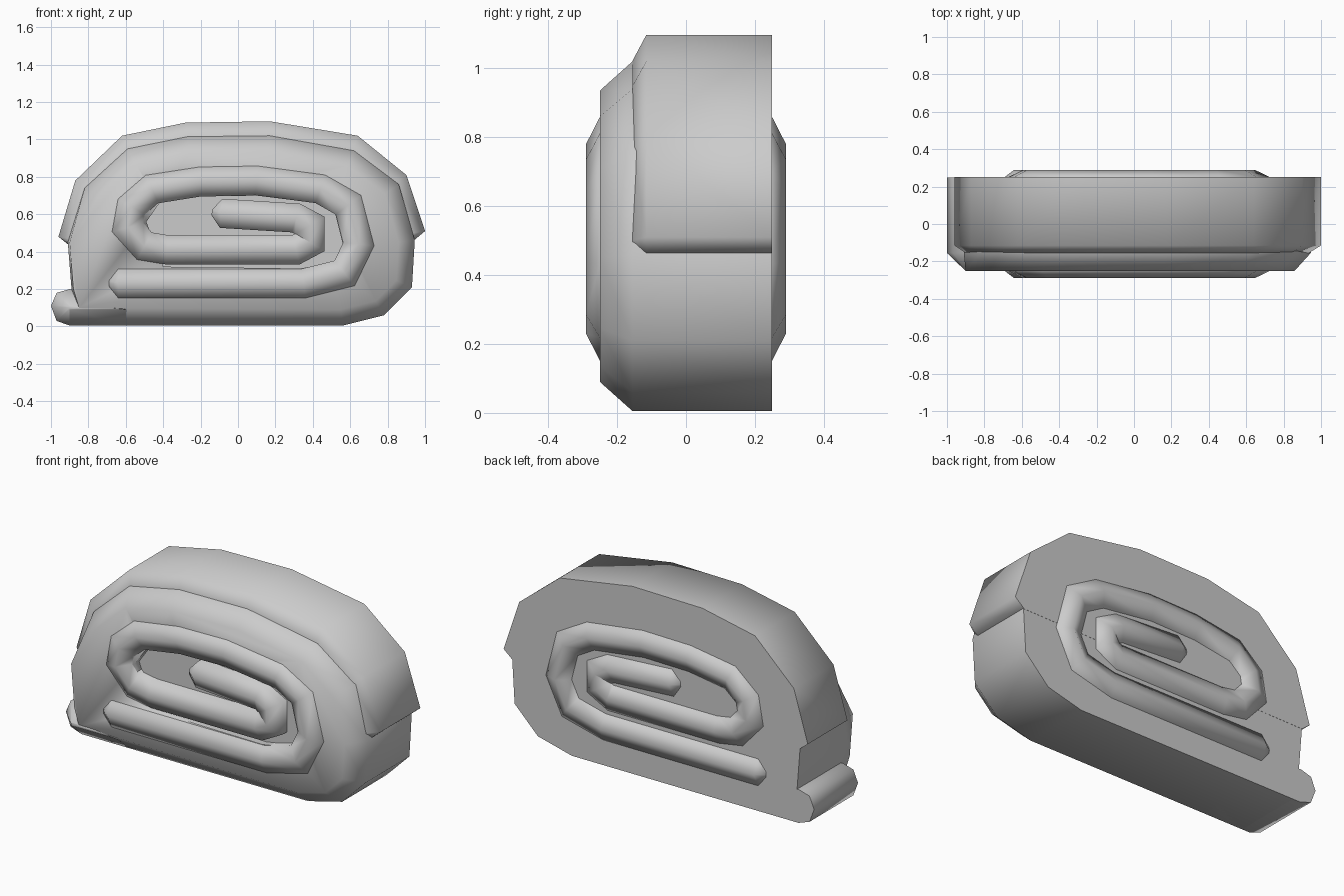
import bpy
import bmesh
from mathutils import Vector

cube = bpy.data.objects.get("Cube")
if cube:
    bpy.data.objects.remove(cube)

grey = bpy.data.materials.new("soft grey")
grey.use_nodes = True
COLOUR = (0.6, 0.6, 0.6, 1)
grey.diffuse_color = COLOUR
grey.node_tree.nodes["Principled BSDF"].inputs["Base Color"].default_value = COLOUR


def loft(name, rings, angle=1.2):
    """Skin equal-length rings of points and close both ends."""
    bm = bmesh.new()
    loops = [[bm.verts.new(p) for p in ring] for ring in rings]
    n = len(loops[0])
    for a, b in zip(loops, loops[1:]):
        for i in range(n):
            j = (i + 1) % n
            bm.faces.new((a[i], a[j], b[j], b[i]))
    bm.faces.new(loops[0][::-1])
    bm.faces.new(loops[-1])
    bmesh.ops.recalc_face_normals(bm, faces=bm.faces)
    mesh = bpy.data.meshes.new(name)
    bm.to_mesh(mesh)
    bm.free()
    mesh.materials.append(grey)
    obj = bpy.data.objects.new(name, mesh)
    bpy.context.collection.objects.link(obj)
    bpy.ops.object.select_all(action='DESELECT')
    obj.select_set(True)
    bpy.context.view_layer.objects.active = obj
    bpy.ops.object.shade_smooth_by_angle(angle=angle)
    return obj


def at(y, outline):
    return [(x, y, z) for x, z in outline]


def side_normals(pts, closed):
    """Left-hand normal of each segment."""
    n = len(pts)
    out = []
    for i in range(n if closed else n - 1):
        d = (Vector(pts[(i + 1) % n]) - Vector(pts[i])).normalized()
        out.append(Vector((-d.y, d.x)))
    return out


def inset(pts, dist):
    """Mitred inset of a counter-clockwise outline."""
    ns = side_normals(pts, True)
    res = []
    for i, p in enumerate(pts):
        m = ns[i - 1] + ns[i]
        res.append(tuple(Vector(p) + m * (dist / (1 + ns[i - 1].dot(ns[i])))))
    return res


# Main body, counter-clockwise seen from the front
body = [(-0.85, 0.005), (0.56, 0.005), (0.78, 0.06), (0.93, 0.21), (0.945, 0.46),
        (0.86, 0.76), (0.62, 0.94), (0.17, 1.02), (-0.27, 1.015), (-0.59, 0.95),
        (-0.82, 0.74), (-0.91, 0.45), (-0.89, 0.2)]
face = inset(body, 0.085)
face[0] = (-0.85, 0.1)
face[-2:] = [(-0.9, 0.45), (-0.88, 0.2)]
roll = loft("rolled_body", [at(0.249, body), at(-0.155, body), at(-0.25, face)])

# Shallow hollow inside the coil
hollow = [(-0.4, 0.32), (0.33, 0.31), (0.51, 0.34), (0.56, 0.44), (0.52, 0.6),
          (0.42, 0.66), (0.1, 0.7), (-0.2, 0.695), (-0.42, 0.66), (-0.49, 0.56)]
cutter = loft("hollow_cutter", [at(-0.21, hollow), at(-0.4, hollow)])
cut = roll.modifiers.new("hollow", 'BOOLEAN')
cut.operation = 'DIFFERENCE'
cut.object = cutter
bpy.context.view_layer.objects.active = roll
bpy.ops.object.modifier_apply(modifier=cut.name)
bpy.data.objects.remove(cutter)

# Outer wrap over the top
wrap = [(0.94, 0.46), (1.0, 0.51), (0.9, 0.81), (0.64, 1.02), (0.17, 1.097),
        (-0.28, 1.09), (-0.62, 1.02), (-0.87, 0.78), (-0.96, 0.48), (-0.91, 0.44)]
lip = inset(wrap, 0.075)
lip[0], lip[-1] = (0.93, 0.46), (-0.9, 0.44)
lip[1], lip[-2] = (0.935, 0.5), (-0.9, 0.47)
loft("outer_wrap", [at(0.25, wrap), at(-0.115, wrap), at(-0.155, lip)])

# Rounded loose end at the bottom
tail = [(-0.6, 0.005), (-0.9, 0.005), (-0.97, 0.03), (-1.0, 0.11),
        (-0.97, 0.18), (-0.9, 0.2), (-0.75, 0.17)]
ridge = [(max(x, -0.9) + 0.01 * (x + 0.9), 0.1 + 0.1 * (z - 0.1)) for x, z in tail]
loft("loose_end", [at(0.249, tail), at(-0.155, tail), at(-0.25, ridge)])

# Coiled inner layers with a raised ridge front and back
path = [(-0.69, 0.23), (-0.64, 0.23), (0.35, 0.23), (0.57, 0.285), (0.645, 0.44),
        (0.59, 0.65), (0.44, 0.735), (0.1, 0.78), (-0.2, 0.775), (-0.46, 0.735),
        (-0.57, 0.64), (-0.59, 0.53), (-0.5, 0.43), (-0.38, 0.41), (0.31, 0.41),
        (0.385, 0.45), (0.385, 0.54), (0.31, 0.58), (-0.09, 0.605), (-0.14, 0.61)]
ns = side_normals(path, False)
ns = [ns[0]] + ns + [ns[-1]]
rings = []
for i, p in enumerate(path):
    tip = i in (0, len(path) - 1)
    w, top = (0.015, 0.252) if tip else (0.078, 0.29)
    m = (ns[i] + ns[i + 1]) * (w / (1 + ns[i].dot(ns[i + 1])))
    section = [(1, -0.25), (0, -top), (-1, -0.25), (-1, 0.25), (0, top), (1, 0.25)]
    rings.append([(p[0] + m.x * s, y, p[1] + m.y * s) for s, y in section])
loft("inner_coil", rings)
